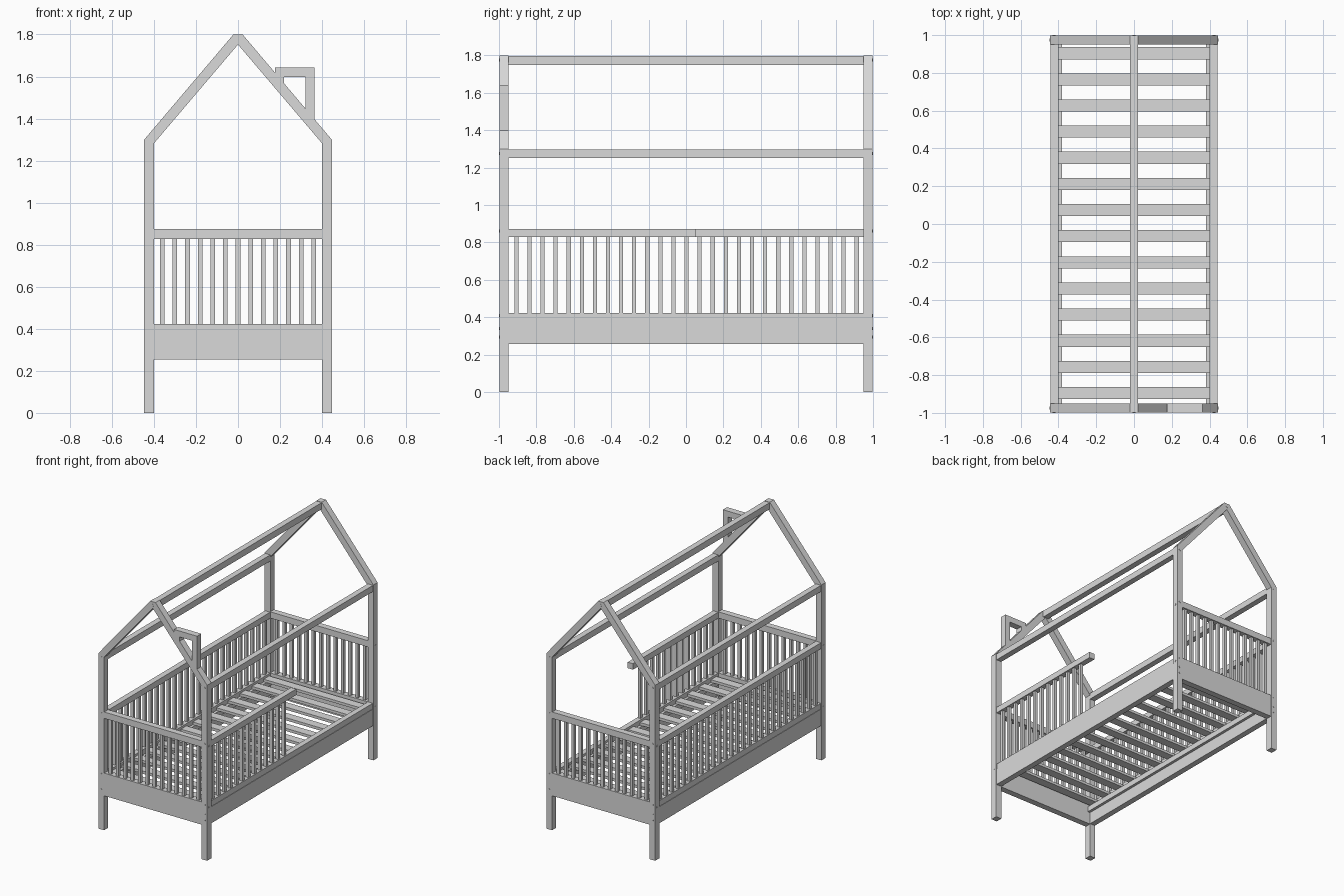
import bpy, bmesh, math
from mathutils import Matrix, Vector

cube = bpy.data.objects.get("Cube")
if cube:
    bpy.data.objects.remove(cube, do_unlink=True)

# One painted wood colour
wood = bpy.data.materials.new("grey_wood")
wood.use_nodes = True
GREY = (0.70, 0.70, 0.70, 1)
wood.diffuse_color = GREY
wood.node_tree.nodes["Principled BSDF"].inputs["Base Color"].default_value = GREY

# Frame dimensions: outer and inner faces of the posts, rails set in slightly
XO, XI, YO, YI = 0.446, 0.40, 0.998, 0.949
INSET = 0.003
XM, YM = (XO + XI) / 2, (YO + YI) / 2
EAVE, RIDGE = 1.30, 1.80


def finish(name, bm):
    bmesh.ops.recalc_face_normals(bm, faces=bm.faces)
    mesh = bpy.data.meshes.new(name)
    bm.to_mesh(mesh)
    bm.free()
    mesh.materials.append(wood)
    obj = bpy.data.objects.new(name, mesh)
    bpy.context.collection.objects.link(obj)
    return obj


def add_box(bm, x, y, z):
    size = [b - a for a, b in (x, y, z)]
    mid = Vector([(a + b) / 2 for a, b in (x, y, z)])
    bmesh.ops.create_cube(bm, size=1, matrix=Matrix.Translation(mid) @ Matrix.Diagonal((*size, 1)))


def box(name, x, y, z):
    bm = bmesh.new()
    add_box(bm, x, y, z)
    return finish(name, bm)


def around(c, width):
    return (c - width / 2, c + width / 2)


def span(sign, a, b):
    return tuple(sorted((sign * a, sign * b)))


def extrude_profile(name, points, y0, y1):
    bm = bmesh.new()
    face = bm.faces.new([bm.verts.new((x, y0, z)) for x, z in points])
    side = bmesh.ops.extrude_face_region(bm, geom=[face])["geom"]
    moved = [v for v in side if isinstance(v, bmesh.types.BMVert)]
    bmesh.ops.translate(bm, verts=moved, vec=(0, y1 - y0, 0))
    return finish(name, bm)


SIDES = ((-1, "right"), (1, "left"))
ENDS = ((-1, "front"), (1, "back"))

# Posts with mitred tops, and rafters
for sy, end in ENDS:
    y0, y1 = span(sy, YI, YO)
    for sx, side in SIDES:
        post = [(XO, 0), (XO, EAVE), (XI, 1.282), (XI, 0)]
        rafter = [(0, RIDGE), (0.022, RIDGE), (XO, EAVE), (XI, 1.282), (0, 1.752)]
        extrude_profile(f"{end}_{side}_post", [(sx * x, z) for x, z in post], y0, y1)
        extrude_profile(f"{end}_{side}_rafter", [(sx * x, z) for x, z in rafter], y0, y1)

# Chimney hooked over the front rafter
chimney = [(0.176, 1.617), (0.176, 1.642), (0.363, 1.642), (0.363, 1.397),
           (0.32, 1.448), (0.32, 1.598), (0.22, 1.598), (0.22, 1.566)]
extrude_profile("chimney", chimney, -YO, -YI)

# Long roof beams
box("ridge_beam", (-0.022, 0.022), (-YI, YI), (1.749, RIDGE - INSET))
for sx, side in SIDES:
    box(f"{side}_eave_beam", span(sx, XI, XO - INSET), (-YI, YI), (1.251, EAVE - INSET))

# Headboard and footboard
for sy, end in ENDS:
    y = span(sy, YI, YO - INSET)
    box(f"{end}_board", (-XI, XI), y, (0.254, 0.422))
    box(f"{end}_top_rail", (-XI, XI), y, (0.828, 0.875))
    bm = bmesh.new()
    for i in range(-6, 7):
        add_box(bm, around(i * 0.06, 0.022), around(sy * YM, 0.022), (0.422, 0.828))
    finish(f"{end}_spindles", bm)

# Side guards: full length on one side, half length on the other
for sx, side, rail_end, count in ((-1, "right", YI, 27), (1, "left", 0.05, 13)):
    x = span(sx, XI, XO - INSET)
    box(f"{side}_side_board", x, (-YI, YI), (0.257, 0.38))
    box(f"{side}_lower_rail", span(sx, XI, XO - 2 * INSET), (-YI, YI), (0.38, 0.422))
    box(f"{side}_top_rail", x, (-YI, rail_end), (0.828, 0.872))
    bm = bmesh.new()
    for i in range(count):
        add_box(bm, around(sx * XM, 0.022), around(-0.907 + i * 0.07, 0.022), (0.422, 0.828))
    finish(f"{side}_spindles", bm)
    box(f"{side}_slat_ledge", span(sx, 0.38, XI), (-YI, YI), (0.345, 0.385))

# Mattress slats
bm = bmesh.new()
for i in range(14):
    add_box(bm, (-XI, XI), around(-0.895 + i * 0.1384, 0.064), (0.385, 0.405))
finish("mattress_slats", bm)


# Bolt heads
def add_bolt(bm, pos, axis):
    turn = Matrix.Rotation(math.pi / 2, 4, axis)
    bmesh.ops.create_cone(bm, cap_ends=True, segments=10, radius1=0.008, radius2=0.008,
                          depth=0.004, matrix=Matrix.Translation(pos) @ turn)


bm = bmesh.new()
for sy, _ in ENDS:
    add_bolt(bm, (0, sy * YO, 1.775), "X")
    for sx, _ in SIDES:
        for z in (0.295, 0.34, 0.41, 0.86, 1.275):
            add_bolt(bm, (sx * XM, sy * YO, z), "X")
        for z in (0.39, 0.84):
            add_bolt(bm, (sx * XO, sy * YM, z), "Y")
finish("bolt_heads", bm)
